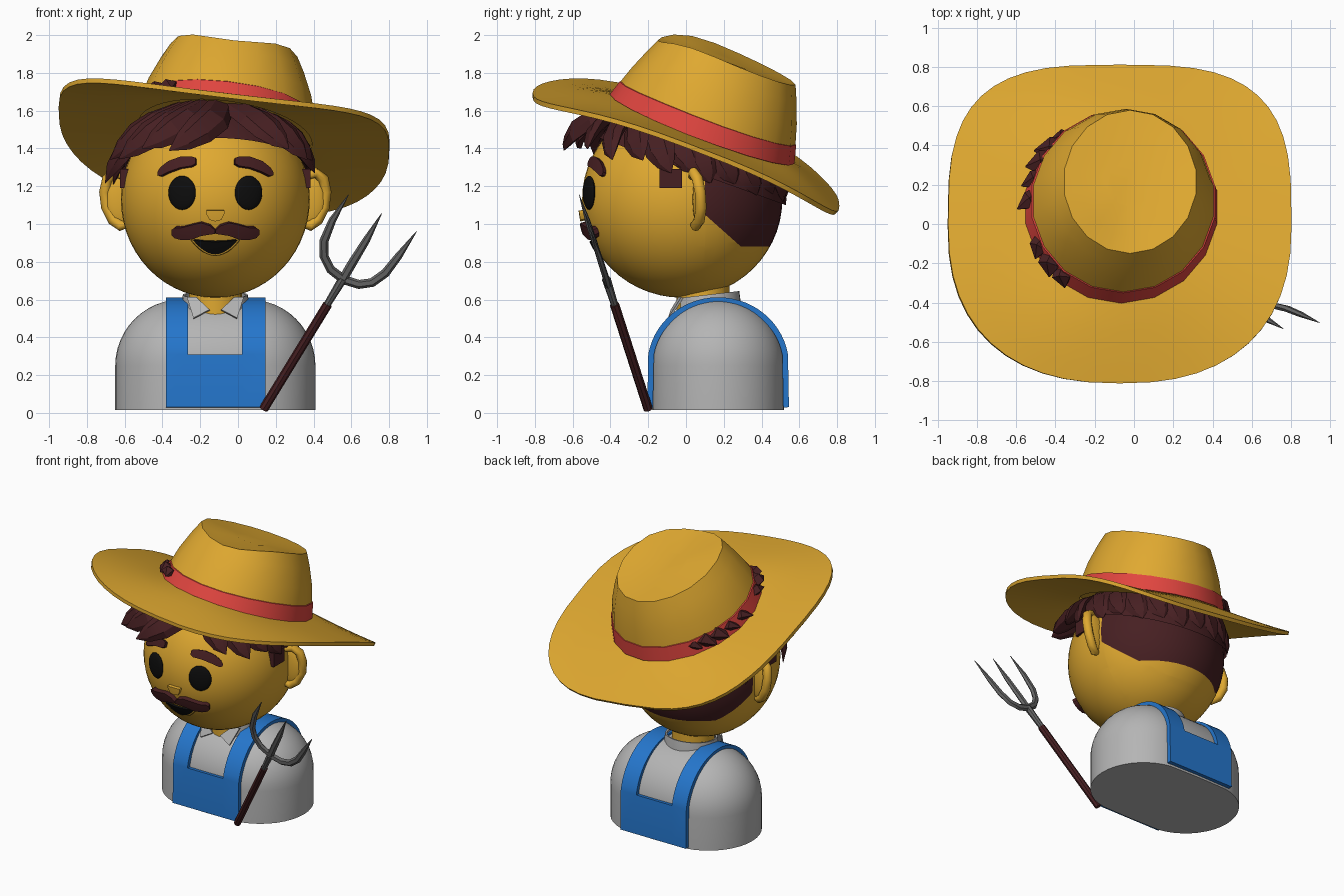
import bpy, bmesh, math
from math import sin, cos, pi, radians, sqrt
from mathutils import Vector, Matrix

if "Cube" in bpy.data.objects:
    bpy.data.objects.remove(bpy.data.objects["Cube"], do_unlink=True)

def material(name, *rgb):
    m = bpy.data.materials.new(name)
    m.use_nodes = True
    m.diffuse_color = (*rgb, 1)
    m.node_tree.nodes["Principled BSDF"].inputs["Base Color"].default_value = (*rgb, 1)
    return m

YELLOW = material("warm yellow", .74, .395, .03)
BROWN = material("dark brown", .062, .014, .016)
RED = material("band red", .75, .06, .05)
BLUE = material("denim blue", .018, .18, .6)
GREY = material("shirt grey", .46, .46, .46)
METAL = material("fork metal", .13, .13, .13)
BLACK = material("black", .004, .004, .004)

CX = -.12                                   # middle of the figure
HC, HR = Vector((CX, -.02, 1.13)), Vector((.5, .53, .52))

def finish(bm, name, mats, angle=40, solid=0, offset=-1):
    """Turn a bmesh into an object, thicken it if asked, and smooth by angle."""
    bmesh.ops.recalc_face_normals(bm, faces=bm.faces)
    me = bpy.data.meshes.new(name)
    bm.to_mesh(me)
    bm.free()
    for m in mats:
        me.materials.append(m)
    ob = bpy.data.objects.new(name, me)
    bpy.context.scene.collection.objects.link(ob)
    if solid:
        mod = ob.modifiers.new("Thickness", "SOLIDIFY")
        mod.thickness, mod.offset = solid, offset
        deps = bpy.context.evaluated_depsgraph_get()
        me = bpy.data.meshes.new_from_object(ob.evaluated_get(deps))
        ob.modifiers.clear()
        ob.data = me
    me.polygons.foreach_set("use_smooth", [True] * len(me.polygons))
    me.set_sharp_from_angle(angle=radians(angle))

def loft(bm, rings, closed=True, cap=False):
    """Skin a list of equal-length point rings; returns face rows."""
    vs = [[bm.verts.new(p) for p in r] for r in rings]
    n = len(vs[0])
    rows = [[bm.faces.new((a[i], a[(i + 1) % n], b[(i + 1) % n], b[i]))
             for i in range(n if closed else n - 1)] for a, b in zip(vs, vs[1:])]
    if cap:
        bm.faces.new(vs[0])
        bm.faces.new(vs[-1])
    return rows

def tube(name, pts, radii, mat, sides=8, flat=1, up=(0, -1, 0), angle=40):
    """Tapered tube along points, squashed along the up direction."""
    pts, up, rings = [Vector(p) for p in pts], Vector(up), []
    for i, (p, r) in enumerate(zip(pts, radii)):
        t = (pts[min(i + 1, len(pts) - 1)] - pts[max(i - 1, 0)]).normalized()
        s = t.cross(up).normalized()
        u = s.cross(t)
        rings.append([p + r * (cos(a) * s + flat * sin(a) * u)
                      for a in (2 * pi * k / sides for k in range(sides))])
    bm = bmesh.new()
    loft(bm, rings, cap=True)
    finish(bm, name, [mat], angle)

def ellipsoid(bm, centre, radii, turn=0, segs=32):
    m = Matrix.Translation(centre) @ Matrix.Rotation(turn, 4, 'Z') @ Matrix.Diagonal((*radii, 1))
    bmesh.ops.create_uvsphere(bm, u_segments=segs, v_segments=segs // 2 + 4, radius=1, matrix=m)

def face_y(x, z):
    return HC.y - HR.y * sqrt(max(0, 1 - ((x - HC.x) / HR.x) ** 2 - ((z - HC.z) / HR.z) ** 2))

def strip(name, pts, mat, lift, rows=4):
    """Raised plate on the face; points are (side offset, z, half height)."""
    bm, rings = bmesh.new(), []
    for dx, z, h in pts:
        zs = [z + h * (2 * k / rows - 1) for k in range(rows + 1)]
        rings.append([(CX + dx, face_y(CX + dx, q), q) for q in zs])
    loft(bm, rings, closed=False)
    finish(bm, name, [mat], solid=2 * lift, offset=0)

# Shirt body: split dome extruded down
bm = bmesh.new()
bmesh.ops.create_uvsphere(bm, u_segments=40, v_segments=24, radius=.35)
bmesh.ops.delete(bm, geom=[v for v in bm.verts if v.co.z < -.001], context='VERTS')
for v in bm.verts:
    shift = .18 if v.co.x > .001 else -.18 if v.co.x < -.001 else 0
    v.co += Vector((CX + shift, .17, .25))
rim = [e for e in bm.edges if e.is_boundary]
ext = bmesh.ops.extrude_edge_only(bm, edges=rim)["geom"]
for v in ext:
    if isinstance(v, bmesh.types.BMVert):
        v.co.z = .015
bmesh.ops.holes_fill(bm, edges=[e for e in bm.edges if e.is_boundary])
finish(bm, "shirt_body", [GREY])

# Overalls: wrap over the shoulders with an open neck
arc = [radians(9.6 + (180 - 19.2) * k / 28) for k in range(29)]
path = [(-.205, .03)] + [(.17 - .375 * cos(a), .25 + .362 * sin(a)) for a in arc] + [(.545, .03)]
bm = bmesh.new()
rows = loft(bm, [[(x, y, z) for x in (-.38, -.265, .02, .145)] for y, z in path], closed=False)
bmesh.ops.delete(bm, geom=[r[1] for r in rows[1:-1]], context='FACES_ONLY')
finish(bm, "overalls", [BLUE], solid=.03)

# Neck, collar and collar points
tube("neck", [(CX, .09, .48), (CX, .09, .7)], [.14, .14], YELLOW, 24)
bm = bmesh.new()
turns = [radians(38 + 284 * k / 28) for k in range(29)]
loft(bm, [[(CX + r * sin(a), .11 - r * cos(a), z - .02 * cos(a)) for a in turns]
          for r, z in ((.182, .53), (.178, .58), (.172, .625))], closed=False)
finish(bm, "collar", [GREY], solid=.012)
for s, side in ((1, "left"), (-1, "right")):
    bm = bmesh.new()
    tri = [(.15, -.02, .61), (.115, -.09, .5), (.03, -.075, .545), (.1, -.035, .61)]
    bm.faces.new([bm.verts.new((CX + s * x, y, z)) for x, y, z in tri])
    finish(bm, side + "_collar_point", [GREY], solid=.012, offset=0)

# Head, with the back cut out as short hair
bm = bmesh.new()
ellipsoid(bm, HC, HR, segs=48)
cuts = [((0, .1, 1), (0, 1, 0)), ((0, 0, .88), (0, 0, 1)), ((0, .1, 1.05), (0, .16, .18))]
for co, no in cuts:
    bmesh.ops.bisect_plane(bm, geom=bm.verts[:] + bm.edges[:] + bm.faces[:], dist=1e-4,
                           plane_co=co, plane_no=no)
for f in bm.faces:
    c = f.calc_center_median()
    f.material_index = int(all((c - Vector(co)).dot(Vector(no)) > 0 for co, no in cuts))
finish(bm, "head", [YELLOW, BROWN])

# Features on both sides of the face
for s, side in ((1, "left"), (-1, "right")):
    bm = bmesh.new()
    x = CX + s * .176
    ellipsoid(bm, (x, face_y(x, 1.165) + .002, 1.165), (.077, .022, .09), s * radians(20), 24)
    finish(bm, side + "_eye", [BLACK])
    strip(side + "_eyebrow", [(s * a, z, h) for a, z, h in (
        (.1, 1.328, .014), (.12, 1.325, .024), (.18, 1.32, .028), (.24, 1.298, .028),
        (.28, 1.272, .022), (.295, 1.262, .008))], BROWN, .02)
    strip(side + "_moustache", [(s * a, z, h) for a, z, h in (
        (0, .966, .008), (.025, .976, .022), (.07, .98, .033), (.12, .965, .037),
        (.17, .957, .031), (.205, .962, .026), (.22, .965, .012))], BROWN, .03)
    rim = [(.48, .03, 1.25), (.53, .04, 1.272), (.57, .06, 1.24), (.585, .075, 1.17),
           (.575, .08, 1.09), (.54, .07, 1.02), (.5, .05, .99), (.46, .04, 1.0)]
    tube(side + "_ear_rim", [(CX + s * a, y, z) for a, y, z in rim],
         [.018, .028, .03, .03, .03, .03, .028, .018], YELLOW, 10)
    bm = bmesh.new()
    ellipsoid(bm, (CX + s * .5, .06, 1.13), (.08, .025, .13), 0, 24)
    finish(bm, side + "_ear", [YELLOW])
    bm = bmesh.new()
    bmesh.ops.create_cube(bm, size=1, matrix=Matrix.Translation((CX + s * .48, -.08, 1.24))
                          @ Matrix.Diagonal((.05, .12, .1, 1)))
    finish(bm, side + "_sideburn", [BROWN])

# Nose, mouth and lip
strip("nose", [(-.046, 1.066, .008), (-.03, 1.05, .024), (0, 1.046, .028), (.03, 1.05, .024),
               (.046, 1.066, .008)], YELLOW, .022)
smile = [k / 6 for k in range(-6, 7)]
strip("mouth", [(.115 * t, .878 + .04 * t * t, .031 * (1 - t * t) + .002) for t in smile], BLACK, .012)
low = [(CX + .122 * t, .841 + .078 * t * t) for t in smile]
tube("lower_lip", [(x, face_y(x, z) - .004, z) for x, z in low], [.01] * 13, YELLOW)

# Hat shape: tilted plane shared by brim, crown and hair
def hat_z(x, y):
    return 1.535 - .38 * y - .12 * (x + .07)

def spow(v, p):
    return math.copysign(abs(v) ** p, v)

N = 48
rings = []
for t in (0, .2, .4, .6, .8, 1):
    ring = []
    for a in (2 * pi * k / N for k in range(N)):
        p = 2 / (3.2 if sin(a) > 0 else 2.4)
        inner = Vector((-.065 + .46 * cos(a), .085 + .46 * sin(a)))
        outer = Vector((-.072 + .875 * spow(cos(a), p), .812 * spow(sin(a), p)))
        q = inner.lerp(outer, t)
        droop = (.13 if sin(a) > 0 else .15) * t ** 1.15 * sin(a) ** 2
        ring.append((q.x, q.y, hat_z(*q) - droop))
    rings.append(ring)
bm = bmesh.new()
loft(bm, rings)
finish(bm, "hat_brim", [YELLOW], solid=.025)

# Crown: red band rows, sloping sides, dished top
def crown_ring(t, grow=0, scale=1, dip=0):
    pts = []
    for k in range(18):
        a = 2 * pi * (k + .5) / 18
        bulge = .025 * sin(pi * t) + grow
        bx, by = -.065 + .483 * cos(a), .085 + .483 * sin(a)
        tx, ty = -.02 + .34 * scale * cos(a), .215 + .365 * scale * sin(a)
        tz = 1.985 - .43 * ty - .11 * tx - .08 * max(0, -sin(a)) ** 3 * scale - dip
        x, y = bx + (tx - bx) * t + bulge * cos(a), by + (ty - by) * t + bulge * sin(a) * .5
        pts.append((x, y, hat_z(bx, by) * (1 - t) + tz * t))
    return pts

bm = bmesh.new()
rows = loft(bm, [crown_ring(0), crown_ring(0, .012), crown_ring(.24, .008), crown_ring(.245),
                 crown_ring(.5), crown_ring(.8), crown_ring(1), crown_ring(1, 0, .75, .012),
                 crown_ring(1, 0, .35, .025)], cap=True)
for row in rows[:3]:
    for f in row:
        f.material_index = 1
finish(bm, "hat_crown", [YELLOW, RED], 32)

# Hair cap under the hat
bm = bmesh.new()
ellipsoid(bm, HC, HR * 1.04, segs=40)
bmesh.ops.bisect_plane(bm, geom=bm.verts[:] + bm.edges[:] + bm.faces[:], plane_co=(0, 0, 1.29),
                       plane_no=(0, .36, 1), clear_inner=True)
finish(bm, "hair_cap", [BROWN])

# Locks swept around the head
def on_head(az, z, off):
    f = sqrt(max(0, 1 - ((z - HC.z) / HR.z) ** 2))
    return Vector((HC.x + (HR.x * f + off) * sin(az), HC.y - (HR.y * f + off) * cos(az), z))

for i in range(24):
    az = radians(-172 + 15 * i)
    front = max(0, cos(az)) ** 2
    sweep = radians((16 if sin(az) > .35 else -30) if cos(az) > .1 else 8)
    root = on_head(az, 1.45, 0)
    z0 = min(1.63, hat_z(root.x, root.y) - .03)
    tip = on_head(az + sweep, 1.35, 0)
    z1 = 1.25 - .3 * tip.y - (.06 if cos(az) > 0 and sin(az) < -.7 else 0) + .03 * (i % 2)
    pts = []
    for s in (0, .3, .55, .8, 1):
        pts.append(on_head(az + sweep * s, z0 + (z1 - z0) * s, .02 + front * min(.16, .07 + .25 * s) + .04 * front * s))
    tube("hair_lock_%d" % (i + 1), pts, [.07, .09, .085, .055, .003], BROWN, 6, .4,
         (sin(az), -cos(az), .3), 25)

# Stray tufts poking through the hat band, pointing out from the crown
for i, (deg, reach, width) in enumerate(((132, .5, .05), (142, .53, .07), (152, .53, .07), (163, .52, .05),
                                         (176, .53, .05), (206, .51, .05), (219, .51, .06), (230, .5, .05))):
    pts = []
    for r, turn, up in ((.4, -5, .04), (.47, 0, .06), (reach, 5, .03)):
        a = radians(deg + turn)
        x, y = -.065 + r * cos(a), .085 + r * sin(a)
        pts.append((x, y, hat_z(x, y) + up))
    tube("stray_tuft_%d" % (i + 1), pts, [width, width, .003], BROWN, 5, .7, (0, 0, 1), 20)

# Pitchfork: points lie on one leaning plane
def fork(x, z):
    return (x, -.2 - .322 * (z - .02), z)

tube("fork_handle", [fork(.135, .02), fork(.475, .575)], [.025, .025], BROWN, 8)
tube("fork_neck", [fork(.47, .57), fork(.555, .71)], [.019, .024], METAL, 8)
tines = {"middle": [(.545, .69), (.6, .785), (.68, .915), (.76, 1.055)],
         "left": [(.56, .705), (.64, .68), (.71, .69), (.78, .74), (.85, .83), (.945, .96)],
         "right": [(.56, .705), (.49, .76), (.455, .83), (.455, .91), (.5, 1.02), (.585, 1.155)]}
for side, pts in tines.items():
    taper = [.024] * (len(pts) - 2) + [.02, .002]
    tube(side + "_tine", [fork(*p) for p in pts], taper, METAL, 6, .7)
